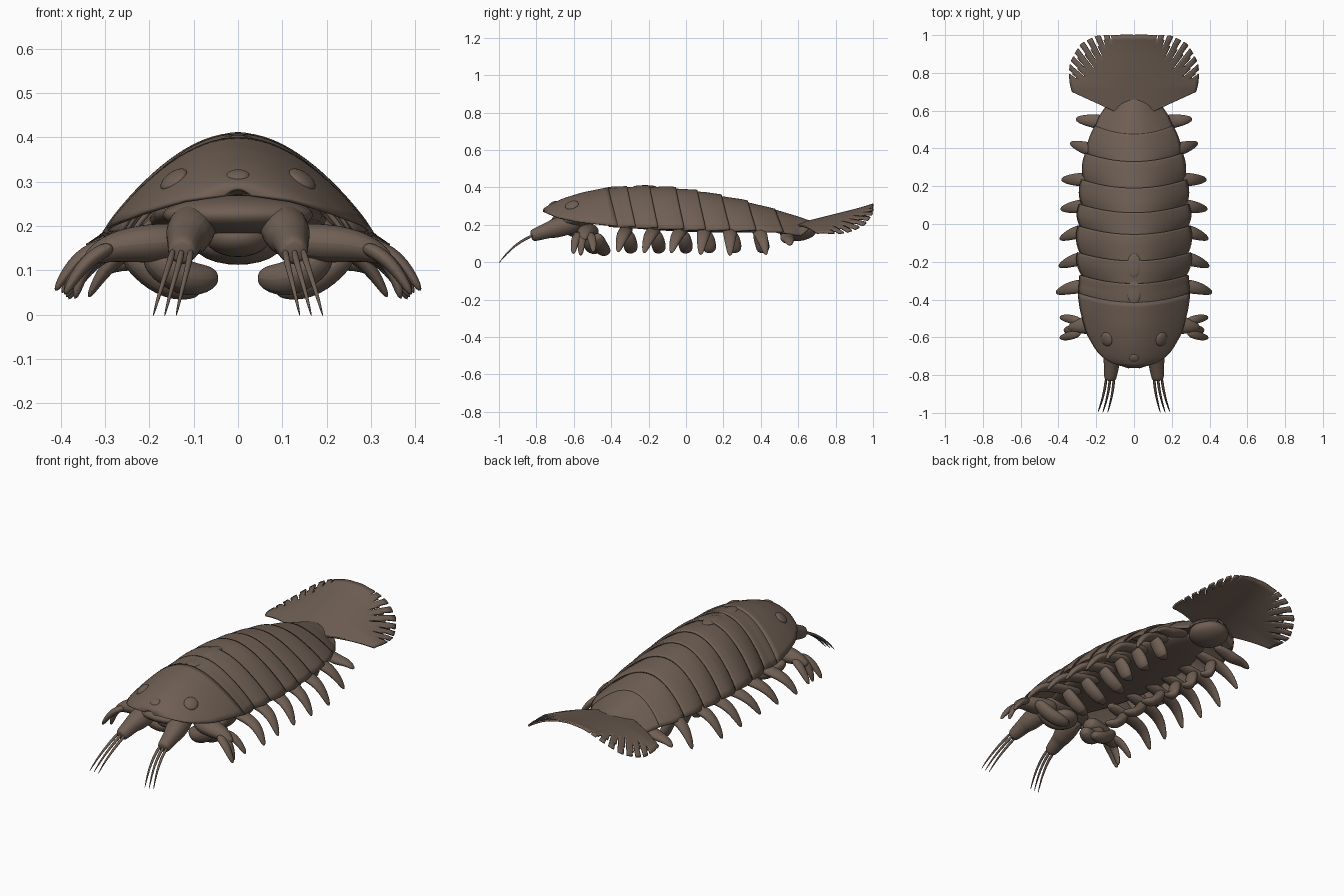
import bpy, bmesh, math
from mathutils import Vector

if "Cube" in bpy.data.objects:
    bpy.data.objects.remove(bpy.data.objects["Cube"], do_unlink=True)

shell_brown = bpy.data.materials.new("shell brown")
shell_brown.use_nodes = True
COLOUR = (0.16, 0.115, 0.088, 1)
shell_brown.diffuse_color = COLOUR
shell_brown.node_tree.nodes["Principled BSDF"].inputs["Base Color"].default_value = COLOUR


def finish(name, bm, thick=0, subdiv=0):
    bmesh.ops.recalc_face_normals(bm, faces=bm.faces)
    mesh = bpy.data.meshes.new(name)
    bm.to_mesh(mesh)
    bm.free()
    obj = bpy.data.objects.new(name, mesh)
    bpy.context.collection.objects.link(obj)
    mesh.materials.append(shell_brown)
    if thick:
        mod = obj.modifiers.new("thickness", "SOLIDIFY")
        mod.thickness = thick
        mod.offset = 0
    if subdiv:
        mod = obj.modifiers.new("smooth", "SUBSURF")
        mod.levels = mod.render_levels = subdiv
    bpy.ops.object.select_all(action="DESELECT")
    obj.select_set(True)
    bpy.context.view_layer.objects.active = obj
    bpy.ops.object.shade_smooth_by_angle(angle=math.radians(40))
    return obj


def interp(table, y):
    for (a, va), (b, vb) in zip(table, table[1:]):
        if y <= b:
            t = max(0, (y - a) / (b - a))
            return va + (vb - va) * t
    return table[-1][1]


def grid(bm, rows, keep=lambda i, j: True):
    vs = [[bm.verts.new(p) for p in row] for row in rows]
    for i in range(len(vs) - 1):
        for j in range(len(vs[0]) - 1):
            if keep(i, j):
                bm.faces.new((vs[i][j], vs[i][j + 1], vs[i + 1][j + 1], vs[i + 1][j]))
    bmesh.ops.delete(bm, geom=[v for v in bm.verts if not v.link_faces], context="VERTS")


def blob(name, centre, size, tilt=0, roll=0):
    bm = bmesh.new()
    bmesh.ops.create_uvsphere(bm, u_segments=20, v_segments=12, radius=1)
    obj = finish(name, bm)
    obj.location, obj.scale, obj.rotation_euler = centre, size, (tilt, roll, 0)
    return obj


def limb(name, pts, radii, ref, flat=1.0, sides=8):
    """Tapered tube through pts; ref is the broad direction of its section."""
    bm = bmesh.new()
    pts = [Vector(p) for p in pts]
    rows = []
    for i, p in enumerate(pts):
        t = (pts[min(i + 1, len(pts) - 1)] - pts[max(i - 1, 0)]).normalized()
        a = Vector(ref)
        a = (a - t * a.dot(t)).normalized()
        b = t.cross(a)
        ring = []
        for k in range(sides):
            ang = math.tau * k / sides
            ring.append(bm.verts.new(p + radii[i] * (a * math.cos(ang) + b * math.sin(ang) * flat)))
        rows.append(ring)
    for r0, r1 in zip(rows, rows[1:]):
        for k in range(sides):
            n = (k + 1) % sides
            bm.faces.new((r0[k], r0[n], r1[n], r1[k]))
    bm.faces.new(rows[0])
    bm.faces.new(rows[-1])
    return finish(name, bm, subdiv=2)


# Body outline along its length: half width, ridge height, skirt height
WIDTH = [(-.76, .03), (-.75, .09), (-.72, .155), (-.68, .2), (-.6, .25), (-.5, .28), (-.42, .295),
         (-.36, .28), (-.2, .298), (0, .293), (.2, .275), (.35, .252), (.46, .21), (.55, .18),
         (.63, .135), (.665, .08), (.685, .015)]
RIDGE = [(-.76, .285), (-.72, .31), (-.65, .34), (-.55, .37), (-.42, .395), (-.25, .403),
         (-.1, .4), (.1, .373), (.3, .33), (.45, .285), (.6, .24), (.685, .21)]
SKIRT = [(-.76, .27), (-.7, .24), (-.6, .215), (-.4, .19), (0, .172), (.3, .168), (.5, .155),
         (.6, .14), (.685, .2)]


def plate(name, y0, y1, sweep0, sweep1, flare):
    """Arched plate; its sides bulge and its rear corners sweep back."""
    rows = []
    for i in range(15):
        t = i / 14
        y = y0 + (y1 - y0) * t
        sweep = sweep0 + (sweep1 - sweep0) * t
        grow = 1 + flare * (.2 - 2 * (t - .68) ** 2)
        w, top, low = interp(WIDTH, y) * grow, interp(RIDGE, y), interp(SKIRT, y)
        row = []
        for j in range(33):
            u = j / 16 - 1
            arch = max(0, math.cos(u * math.pi / 2)) ** .87
            row.append((w * u, y + sweep * u * u, low + (top - low) * arch + flare * .08 * (t - .6)))
        rows.append(row)
    bm = bmesh.new()
    grid(bm, rows)
    return finish(name, bm, thick=.009)


# Head shield, overlapping back plates and rounded rear plate
plate("head_shield", -.76, -.415, 0, .05, .03)
seams = [-.435, -.325, -.205, -.065, .05, .18, .32, .465]
for n, (a, b) in enumerate(zip(seams, seams[1:])):
    plate(f"back_plate_{n + 1}", a - .015, b + .01, .04, .045, .14)
plate("rear_plate", .445, .685, .04, 0, 0)

# Eyes and low raised knobs on the back
for side in (-1, 1):
    blob("eye", (.145 * side, -.61, .305), (.035, .038, .014), .3, .62 * side)
blob("middle_eye", (0, -.71, .314), (.026, .024, .01), .45)
for y, z in ((-.36, .396), (-.22, .402)):
    blob("back_knob", (0, y, z), (.036, .065, .01))

# Underside
blob("belly", (0, -.05, .215), (.2, .58, .05), -.05)
blob("face", (0, -.6, .225), (.17, .12, .045))
blob("jaw", (0, -.57, .175), (.075, .08, .045))
blob("tail_base", (0, .6, .165), (.105, .1, .052), .1)

# Tail fan with a fringed rim
RIM = [(0, .45), (.2, .458), (.42, .488), (.6, .492), (.85, .45), (1.05, .39), (1.14, .36)]
fan_rows = []
RINGS, COLS = 16, 120
for i in range(RINGS + 1):
    f = .12 + .88 * i / RINGS
    row = []
    for j in range(COLS + 1):
        a = (j / COLS * 2 - 1) * 1.14
        r = interp(RIM, abs(a)) * f
        x, y = r * math.sin(a), .55 + r * math.cos(a)
        droop = .7 + 2.2 * max(0, y - .73)
        z = .205 + .25 * max(0, y - .6) - droop * x * x + .5 * max(0, y - .9) ** 2
        row.append((x, y, z))
    fan_rows.append(row)


def fringe(i, j):
    """Narrow slits that widen at the rim, deepest at the rear corners."""
    k = min(j, COLS - 1 - j)
    if k < 8 or k > 47:
        return True
    depth = (2, 4, 3, 5, 4, 4, 2, 1)[(k - 8) // 5]
    into = i - (RINGS - depth)
    return into < 0 or k % 5 > (0 if into < depth / 2 else 1)


bm = bmesh.new()
grid(bm, fan_rows, fringe)
finish("tail_fan", bm, thick=.009)

# Everything below is paired left and right
LEGS = [(-.32, .415, -.04, .05), (-.17, .4, -.05, .045), (-.025, .395, -.05, .045), (.1, .39, -.02, .035),
        (.235, .385, 0, .03), (.385, .34, .04, .035), (.54, .31, .015, .09)]
for side in (-1, 1):
    def P(x, y, z):
        return (x * side, y, z)

    # Feelers: jointed thick base and three whips
    limb("feeler_base", [P(.09, -.56, .215), P(.105, -.66, .195), P(.115, -.72, .175), P(.118, -.735, .172),
                         P(.125, -.81, .145), P(.127, -.83, .14)],
         [.05, .062, .054, .046, .038, .03], (1, 0, 0))
    for k in (-1, 0, 1):
        limb("feeler_whip", [P(.126 + .02 * k, -.81, .148), P(.133 + .022 * k, -.88, .115),
                             P(.15 + .024 * k, -.95, .06), P(.167 + .026 * k, -1.003, -.008)],
             [.01, .008, .006, .002], (1, 0, 0), sides=6)

    # Front grasping legs: arm, finger lobes and inner claws
    limb("front_arm", [P(.1, -.5, .17), P(.2, -.53, .16), P(.29, -.54, .155), P(.35, -.55, .12)],
         [.05, .065, .045, .02], (0, 1, 0), .8)
    for dy, tip, low in ((-.055, .395, .04), (-.02, .37, .03), (.04, .395, .05)):
        limb("front_finger", [P(.28, -.54 + dy * .5, .155), P(.345, -.54 + dy, .125),
                              P(tip, -.54 + dy * 1.15, low)], [.03, .026, .014], (0, 1, 0), .7)
    limb("front_claw", [P(.2, -.5, .15), P(.15, -.51, .095), P(.1, -.49, .075), P(.045, -.46, .085)],
         [.05, .052, .05, .028], (0, 1, 0), .9)
    limb("lower_claw", [P(.26, -.48, .15), P(.2, -.46, .09), P(.14, -.44, .06), P(.08, -.43, .055)],
         [.035, .045, .045, .025], (0, 1, 0), .8)

    # Walking legs, each with a short inner hook
    for y, tip, lean, low in LEGS:
        high = .2 if y < .5 else .165
        limb("walking_leg", [P(.09, y, high - .01), P(.18, y, high - .03), P(tip - .1, y + lean * .3, high - .045),
                             P(tip - .04, y + lean * .75, (high + low) / 2 - .01), P(tip, y + lean * 1.1, low)],
             [.03, .042, .041, .03, .012], (0, 1, 0), .62)
        if y < .5:
            reach = .06 if y < .05 else .11
            limb("inner_hook", [P(.2, y, .17), P(.17, y + .02, .11), P(reach + .05, y + .03, .06),
                                P(reach, y + .01, .065)], [.036, .044, .04, .014], (0, 1, 0), .7)
